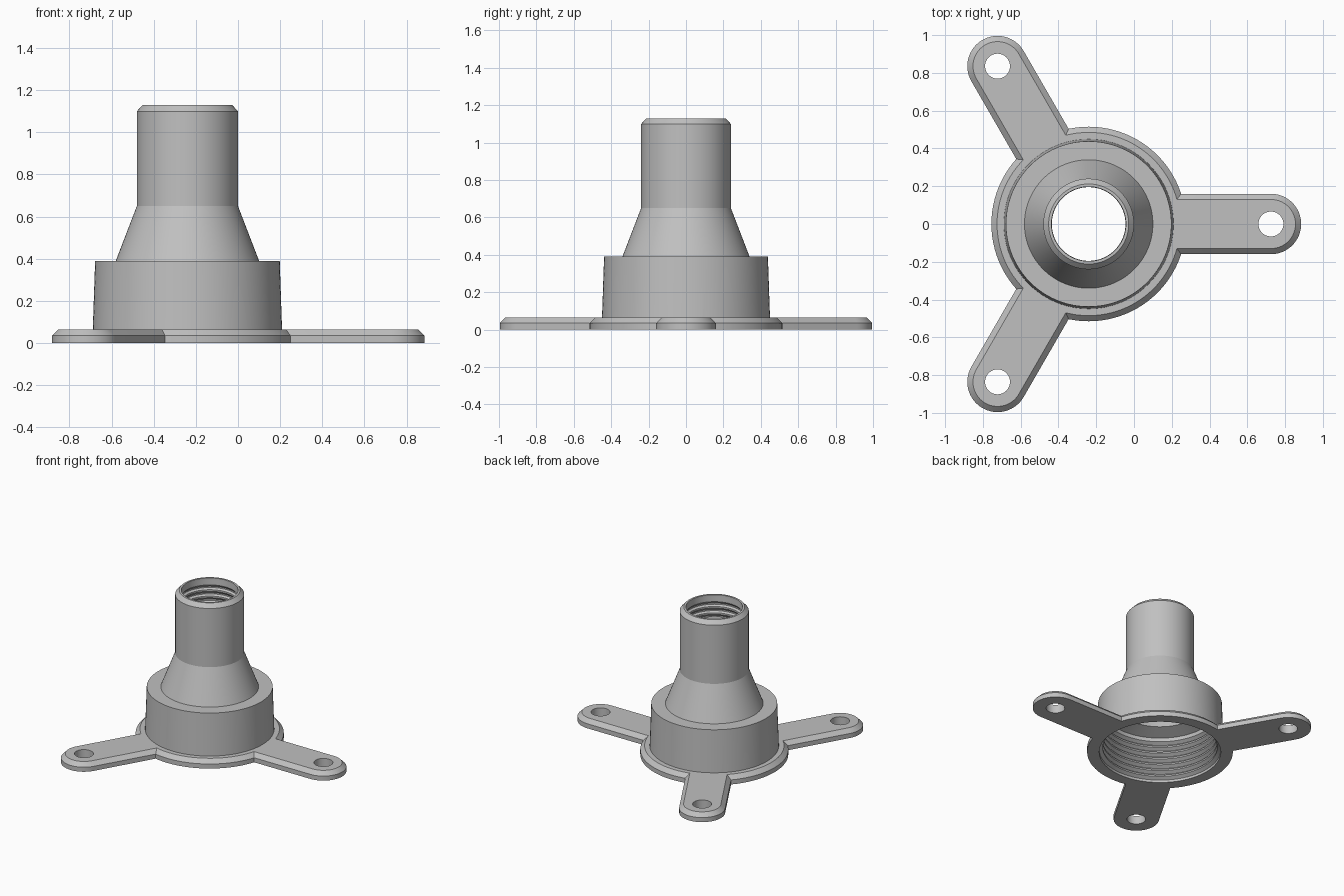
import bpy, bmesh, math
from mathutils import Matrix, Vector

if "Cube" in bpy.data.objects:
    bpy.data.objects.remove(bpy.data.objects["Cube"], do_unlink=True)

CX = -0.24          # axis of the body
SEG = 96
PLATE = 0.065       # flange thickness
BEVEL = 0.03
REACH = 0.965       # axis to screw hole

grey = bpy.data.materials.new("grey_plastic")
grey.use_nodes = True
colour = (0.53, 0.53, 0.53, 1)
grey.diffuse_color = colour
grey.node_tree.nodes["Principled BSDF"].inputs["Base Color"].default_value = colour


def make_object(name, bm):
    bmesh.ops.recalc_face_normals(bm, faces=bm.faces)
    mesh = bpy.data.meshes.new(name)
    bm.to_mesh(mesh)
    bm.free()
    mesh.materials.append(grey)
    obj = bpy.data.objects.new(name, mesh)
    bpy.context.collection.objects.link(obj)
    return obj


def stack(name, loops):
    """Closed solid skinned through equal-length loops of points."""
    bm = bmesh.new()
    rings = [[bm.verts.new(p) for p in loop] for loop in loops]
    n = len(rings[0])
    for a, b in zip(rings, rings[1:]):
        for i in range(n):
            j = (i + 1) % n
            bm.faces.new((a[i], a[j], b[j], b[i]))
    bm.faces.new(rings[0][::-1])
    bm.faces.new(rings[-1])
    return make_object(name, bm)


def circle(r, z, x=CX, y=0, n=SEG):
    return [(x + r * math.cos(math.tau * i / n), y + r * math.sin(math.tau * i / n), z)
            for i in range(n)]


def lathe(name, profile, **kw):
    return stack(name, [circle(r, z, **kw) for r, z in profile])


def arm_loop(half, z, angle):
    """Rounded arm outline pointing away from the body axis."""
    pts = [Vector((0.44, -half, z))]
    for i in range(33):
        t = -math.pi / 2 + math.pi * i / 32
        pts.append(Vector((REACH + half * math.cos(t), half * math.sin(t), z)))
    pts.append(Vector((0.44, half, z)))
    turn = Matrix.Translation((CX, 0, 0)) @ Matrix.Rotation(angle, 4, 'Z')
    return [turn @ p for p in pts]


def combine(target, other, operation):
    mod = target.modifiers.new(operation.lower(), 'BOOLEAN')
    mod.operation = operation
    mod.solver = 'EXACT'
    mod.object = other
    bpy.context.view_layer.objects.active = target
    bpy.ops.object.modifier_apply(modifier=mod.name)
    bpy.data.objects.remove(other, do_unlink=True)


def thread(z0, z1, root, crest, turns):
    """Zigzag profile of a threaded bore."""
    pitch = (z1 - z0) / turns
    pts = []
    for i in range(turns):
        z = z0 + i * pitch
        pts += [(root, z), (root, z + pitch * 0.2),
                (crest, z + pitch * 0.55), (crest, z + pitch * 0.8)]
    return pts


# Flange disc with bevelled rim
adapter = lathe("threaded_adapter", [(0.515, 0), (0.515, PLATE - BEVEL), (0.485, PLATE)])

# Three mounting arms, each with a screw hole
for k in range(3):
    angle = k * math.tau / 3
    arm = stack("mounting_arm", [arm_loop(0.16, 0, angle),
                                 arm_loop(0.16, PLATE - BEVEL, angle),
                                 arm_loop(0.16 - BEVEL, PLATE, angle)])
    combine(adapter, arm, 'UNION')
    hole = lathe("screw_hole", [(0.066, -0.1), (0.066, 0.2)], n=48,
                 x=CX + REACH * math.cos(angle), y=REACH * math.sin(angle))
    combine(adapter, hole, 'DIFFERENCE')

# Collar, cone and neck
body = lathe("body", [(0.451, 0.03), (0.449, PLATE), (0.438, 0.39), (0.34, 0.39),
                      (0.24, 0.65), (0.24, 1.10), (0.212, 1.13)])
combine(adapter, body, 'UNION')

# Threaded bore through the whole part
bore = [(0.43, -0.1)]
bore += thread(0.01, 0.34, 0.43, 0.405, 7)
bore += [(0.40, 0.345), (0.30, 0.38), (0.195, 0.64)]
bore += thread(0.66, 1.10, 0.21, 0.195, 9)
bore += [(0.197, 1.11), (0.197, 1.25)]
combine(adapter, lathe("bore", bore), 'DIFFERENCE')

# Smooth shading with sharp edges kept
bpy.ops.object.select_all(action='DESELECT')
adapter.select_set(True)
bpy.context.view_layer.objects.active = adapter
bpy.ops.object.shade_smooth_by_angle(angle=math.radians(20))
